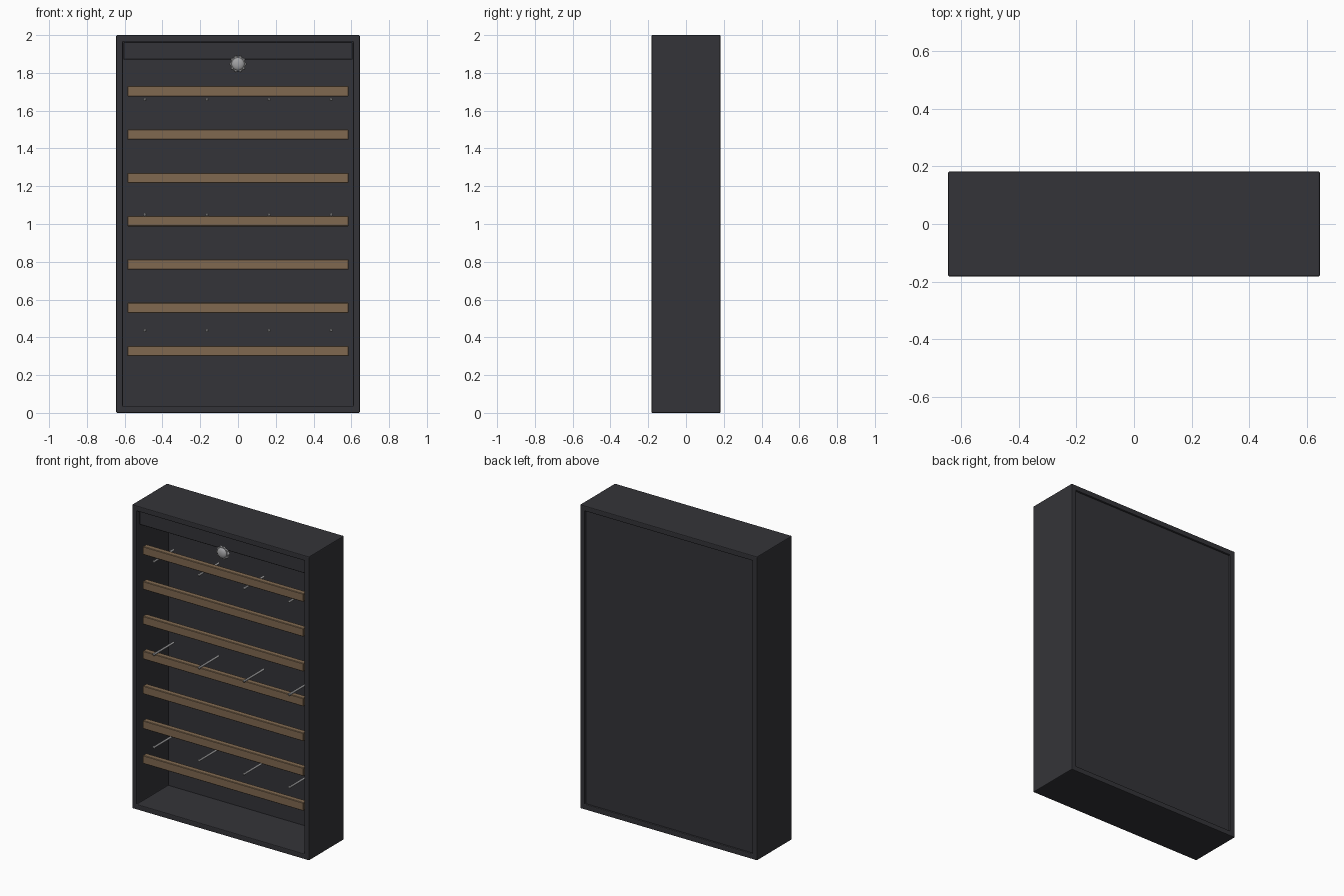
import bpy, bmesh, math
from mathutils import Matrix

if "Cube" in bpy.data.objects:
    bpy.data.objects.remove(bpy.data.objects["Cube"])


def material(name, rgb):
    m = bpy.data.materials.new(name)
    m.diffuse_color = (*rgb, 1)
    m.use_nodes = True
    m.node_tree.nodes["Principled BSDF"].inputs["Base Color"].default_value = m.diffuse_color
    return m


CHARCOAL = material("charcoal", (0.034, 0.034, 0.040))
WOOD = material("wood", (0.215, 0.140, 0.080))
STEEL = material("steel", (0.36, 0.36, 0.37))


def finish(name, bm, mat, smooth=False):
    me = bpy.data.meshes.new(name)
    bmesh.ops.recalc_face_normals(bm, faces=bm.faces[:])
    for f in bm.faces:
        f.smooth = smooth
    bm.to_mesh(me)
    bm.free()
    me.materials.append(mat)
    ob = bpy.data.objects.new(name, me)
    bpy.context.collection.objects.link(ob)
    if smooth:
        bpy.ops.object.select_all(action='DESELECT')
        ob.select_set(True)
        bpy.context.view_layer.objects.active = ob
        bpy.ops.object.shade_smooth_by_angle(angle=math.radians(40))
    return ob


def box(name, x0, x1, y0, y1, z0, z1, mat, bevel=0.0):
    bm = bmesh.new()
    mx = Matrix.Translation(((x0 + x1) / 2, (y0 + y1) / 2, (z0 + z1) / 2))
    bmesh.ops.create_cube(bm, size=1, matrix=mx @ Matrix.Diagonal((x1 - x0, y1 - y0, z1 - z0, 1)))
    if bevel:
        bmesh.ops.bevel(bm, geom=bm.edges[:], offset=bevel, segments=1, affect='EDGES')
    return finish(name, bm, mat)


def lathe_y(name, profile, sides, x, z, mat, lobes=0, depth=0.0):
    """Solid of revolution about a y-axis; profile is (radius, y). Optional scalloped rim."""
    bm = bmesh.new()
    rings = []
    for r, y in profile:
        ring = []
        for i in range(sides):
            a = 2 * math.pi * i / sides
            rr = r * (1 - depth * (0.5 - 0.5 * math.cos(lobes * a))) if lobes else r
            ring.append(bm.verts.new((x + rr * math.cos(a), y, z + rr * math.sin(a))))
        rings.append(ring)
    for a, b in zip(rings, rings[1:]):
        for i in range(sides):
            j = (i + 1) % sides
            bm.faces.new((a[i], a[j], b[j], b[i]))
    bm.faces.new(rings[0])
    bm.faces.new(rings[-1])
    return finish(name, bm, mat, True)


W, D, H = 0.645, 0.182, 2.0
T = 0.035

# cabinet shell: a square tube open at front and back
bm = bmesh.new()
loops = []
for w, z0, z1, y in ((W, 0, H, -D), (W, 0, H, D), (W - T, T, H - T, D), (W - T, T, H - T, -D)):
    loops.append([bm.verts.new(p) for p in ((-w, y, z0), (w, y, z0), (w, y, z1), (-w, y, z1))])
for k in range(4):
    a, b = loops[k], loops[(k + 1) % 4]
    for i in range(4):
        j = (i + 1) % 4
        bm.faces.new((a[i], a[j], b[j], b[i]))
shell = finish("cabinet_shell", bm, CHARCOAL)
bev = shell.modifiers.new("soft_edges", 'BEVEL')
bev.width = 0.005
bev.segments = 2

# recessed back panel
box("back_panel", -W + T, W - T, 0.146, 0.170, T, H - T, CHARCOAL)

# header board across the top of the opening
box("header_board", -0.606, 0.606, -0.160, -0.125, 1.87, 1.963, CHARCOAL, 0.003)

# seven wooden slats
for i in range(7):
    zc = 0.327 + i * 0.2293
    box(f"slat_{i + 1}", -0.585, 0.585, -0.155, -0.118, zc - 0.027, zc + 0.027, WOOD, 0.003)

# three rows of four steel pegs with rounded tips
for r, z in enumerate((0.437, 1.049, 1.66)):
    for c in range(4):
        x = -0.493 + c * 0.3287
        profile = [(0.004, -0.176), (0.009, -0.172), (0.009, -0.164), (0.007, -0.160),
                   (0.007, 0.034)]
        lathe_y(f"peg_{r + 1}_{c + 1}", profile, 10, x, z, STEEL)

# scalloped knob with a domed centre
lathe_y("knob_rim", [(0.042, -0.166), (0.046, -0.162), (0.046, -0.148), (0.042, -0.144)],
        80, 0, 1.847, STEEL, lobes=10, depth=0.13)
dome = [(0.034 * math.cos(t * math.pi / 16), -0.166 - 0.016 * math.sin(t * math.pi / 16))
        for t in range(7, -1, -1)]
lathe_y("knob_dome", dome + [(0.034, -0.160)], 32, 0, 1.847, STEEL)
lathe_y("knob_stem", [(0.014, -0.145), (0.014, -0.125)], 16, 0, 1.847, STEEL)
